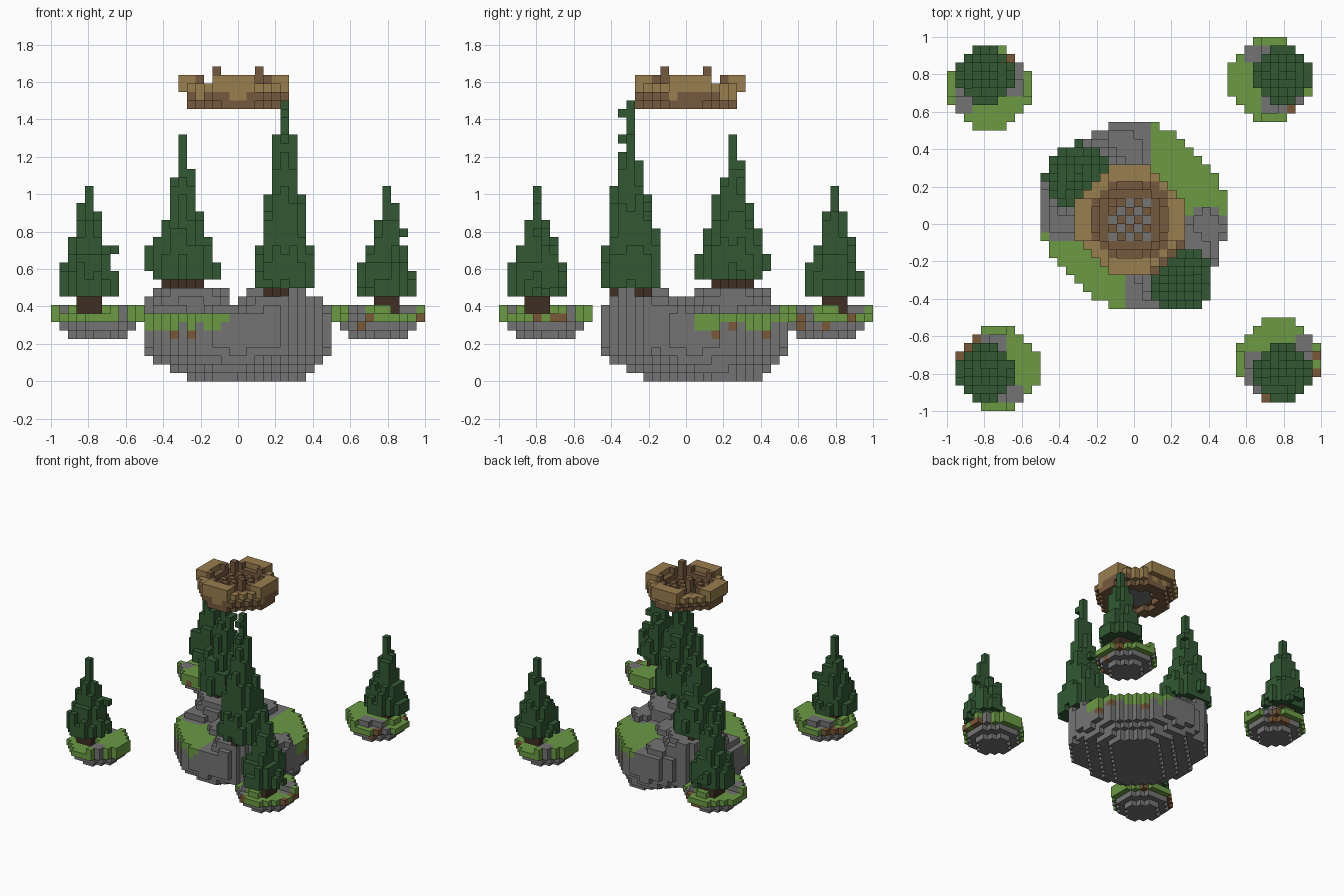
import bpy
import bmesh
import math
import random
from mathutils import Vector

random.seed(7)
UNIT = 1 / 22  # edge of one block

cube = bpy.data.objects.get("Cube")
if cube:
    bpy.data.objects.remove(cube)


def material(name, rgb):
    mat = bpy.data.materials.new(name)
    mat.use_nodes = True
    col = tuple(((c / 255 + 0.055) / 1.055) ** 2.4 for c in rgb) + (1,)
    mat.diffuse_color = col
    bsdf = next(n for n in mat.node_tree.nodes if n.type == "BSDF_PRINCIPLED")
    bsdf.inputs["Base Color"].default_value = col
    bsdf.inputs["Roughness"].default_value = 0.9
    return mat


MATS = [
    material("stone grey", (116, 116, 116)),
    material("grass green", (107, 154, 68)),
    material("pine green", (50, 89, 52)),
    material("bark brown", (64, 46, 36)),
    material("earth brown", (122, 88, 56)),
    material("light wood", (154, 126, 78)),
    material("dark wood", (118, 90, 62)),
]
STONE, GRASS, PINE, BARK, EARTH, LIGHT, DARK = range(7)
SIDES = [Vector(d) for d in ((1, 0, 0), (-1, 0, 0), (0, 1, 0), (0, -1, 0), (0, 0, 1), (0, 0, -1))]


def build(name, blocks):
    """Turn {(i, j, k): colour} into one mesh made of the exposed block faces."""
    bm = bmesh.new()
    verts = {}

    def corner(p):
        key = tuple(round(2 * c) for c in p)
        if key not in verts:
            verts[key] = bm.verts.new(p * UNIT)
        return verts[key]

    for cell, colour in blocks.items():
        mid = Vector(cell) + Vector((0.5, 0.5, 0.5))
        for n in SIDES:
            if tuple(int(a + b) for a, b in zip(cell, n)) in blocks:
                continue
            a = Vector((n.y, n.z, n.x)) * 0.5
            b = n.cross(a)
            c = mid + n * 0.5
            face = bm.faces.new([corner(c + p) for p in (-a - b, a - b, a + b, b - a)])
            face.material_index = colour
    mesh = bpy.data.meshes.new(name)
    bm.to_mesh(mesh)
    bm.free()
    for mat in MATS:
        mesh.materials.append(mat)
    obj = bpy.data.objects.new(name, mesh)
    bpy.context.collection.objects.link(obj)


def disc(cx, cy, r):
    """Blocks whose centres lie in a circle: index pair, offset and distance."""
    for i in range(math.floor(cx - r) - 1, math.ceil(cx + r) + 1):
        for j in range(math.floor(cy - r) - 1, math.ceil(cy + r) + 1):
            dx, dy = i + 0.5 - cx, j + 0.5 - cy
            d = math.hypot(dx, dy)
            if d <= r:
                yield i, j, dx, dy, d


def pine(name, cx, cy, base, tip, r, trunk_from, trunk_r):
    """Ragged spire, steep at the top and spreading at the foot, on a short trunk."""
    crown = {}
    for i, j, dx, dy, d in disc(cx, cy, r):
        if d < 0.5:
            height = tip - base
        else:
            height = (tip - base) * (1 - d / (r + 0.8)) ** 1.35 + random.choice((-1, 0, 0, 1, 2))
            height = min(tip - base - 2, max(1, round(height)))
        start = base + (random.choice((0, 0, 1)) if d > r - 1 else 0)
        for k in range(start, max(base + height, start + 1)):
            crown[i, j, k] = PINE
    # twigs sticking out of the sides
    for cell in list(crown):
        if random.random() < 0.03:
            step = random.choice(SIDES[:4])
            side = (cell[0] + int(step.x), cell[1] + int(step.y), cell[2])
            if math.hypot(side[0] + 0.5 - cx, side[1] + 0.5 - cy) < r:
                crown[side] = PINE
    build(name + "_crown", crown)
    build(name + "_trunk", {(i, j, k): BARK for i, j, *_ in disc(cx, cy, trunk_r)
                            for k in range(trunk_from, base)})


# main floating rock: a bowl that narrows to a ridge-like foot, with grass terraces
# each layer: radius, limit along one diagonal, limit along the other
rock = {}
bowl = [(7.6, 10, 5.6), (8.7, 11.5, 8.6), (9.7, 13, 11.2), (10.6, 14, 13.4), (11, 14.6, 14.6)]
for k in range(8):
    r, long_side, short_side = bowl[min(k, 4)]
    shift = max(0, 1 - k / 2)
    for i, j, dx, dy, d in disc(shift, 1 + shift, r):
        if abs(dx + dy) > long_side or abs(dx - dy) > short_side:
            continue
        x, y = i + 0.5, j + 0.5
        terrace = (x < -1 and y < -1) or (x > 2 and y > 1)
        turf = k == 7 or (k == 6 and random.random() < 0.75)
        rock[i, j, k] = GRASS if terrace and turf else STONE
        if terrace and d > 9.5 and k in (5, 6) and random.random() < 0.08:
            rock[i, j, k] = EARTH
# boulders under the tall pines and lower stone hills: centre, radius, top
hills = [(5, -4.8, 5.2, 10), (3, -4, 2.8, 11), (7, -7, 2, 11), (-5.6, 5.2, 5, 11),
         (-1.5, 8.5, 3.4, 9), (8.5, -0.5, 2.7, 9), (-8, 1, 3, 9), (3, -6, 3.5, 9)]
for cx, cy, r, top in hills:
    low = 3 if r > 4 else 6
    for k in range(low, top):
        for i, j, dx, dy, d in disc(cx, cy, r - (0.6 if k in (low, top - 1) else 0)):
            if abs(i + 0.5) + abs(j - 0.5) < 15.6:
                rock[i, j, k] = STONE
for i, j, *_ in disc(0, 0, 4.5):
    rock[i, j, 8] = STONE
build("main_rock", rock)

# tall pines on the boulders
pine("left_tall_pine", 5.5, -6.5, 11, 33, 3.8, 10, 2)
pine("right_tall_pine", -6.5, 5.5, 12, 29, 4.1, 10, 2)

# four small islands, the same shape turned by quarter circles
for turn, name in enumerate(["front_right", "front_left", "back_left", "back_right"]):
    island = {}

    def place(x, y):
        for _ in range(turn):
            x, y = -y, x
        return x, y

    for k, r, chamfer in ((5, 3.2, 3.6), (6, 4.3, 5.2), (7, 5.1, 6.7), (8, 4.9, 6.2)):
        for i, j, dx, dy, d in disc(-16, -17, r):
            # the top layer covers the raised side and a low mound behind the tree
            raised = dx > 1 or (d < 3.6 and dy > -1)
            if abs(dx) + abs(dy) > chamfer or (k == 8 and not raised):
                continue
            x, y = place(i + 0.5, j + 0.5)
            colour = GRASS if k >= 7 else STONE
            patch = (0 < dx < 3 and -4.5 < dy < -2) or (-4 < dx < 1 and 1.5 < dy < 3.6)
            if k >= 7 and patch:
                colour = STONE
            # bare earth showing through the rim
            bare = 0.5 if dx < -2 and 1 < dy < 4 else 0.06
            if k in (6, 7) and d > r - 1.2 and random.random() < bare:
                colour = EARTH
            island[math.floor(x), math.floor(y), k] = colour
    build(name + "_island", island)
    tx, ty = place(-17.5, -17.5)
    pine(name + "_pine", tx, ty, 10, 23, 3.4, 8, 1.5)

# floating wooden nest: narrower dark base with a chequered stone floor
nest = {}
for i, j, dx, dy, d in disc(0, 0, 6.2):
    reach = abs(dx) + abs(dy)
    if reach < 8.1:
        nest[i, j, 33] = LIGHT if d > 4.5 and random.random() < 0.25 else DARK
        if d > 3.8 and reach < 7.6:
            nest[i, j, 32] = DARK
# wider rim with raised light lobes and lower dark gaps on the diagonals
for i, j, dx, dy, d in disc(-0.5, 0.5, 6.6):
    reach = abs(dx) + abs(dy)
    lobe = min(abs(dx), abs(dy)) < 2.6
    if d < 3:
        nest[i, j, 33] = STONE
        if (i + j) % 2 == 0:
            nest[i, j, 34] = DARK
    elif d > 3.8 and reach < 8.1:
        nest[i, j, 34] = LIGHT if d > 4.8 and (lobe or dx < 0 or reach > 7) else DARK
        if lobe and d > 4.2:
            nest[i, j, 35] = LIGHT if d > 4.6 else DARK
# two posts rising above the rim
for i, j in ((2, -3), (-3, 2)):
    for k in range(33, 37):
        nest[i, j, k] = DARK
build("wooden_nest", nest)
